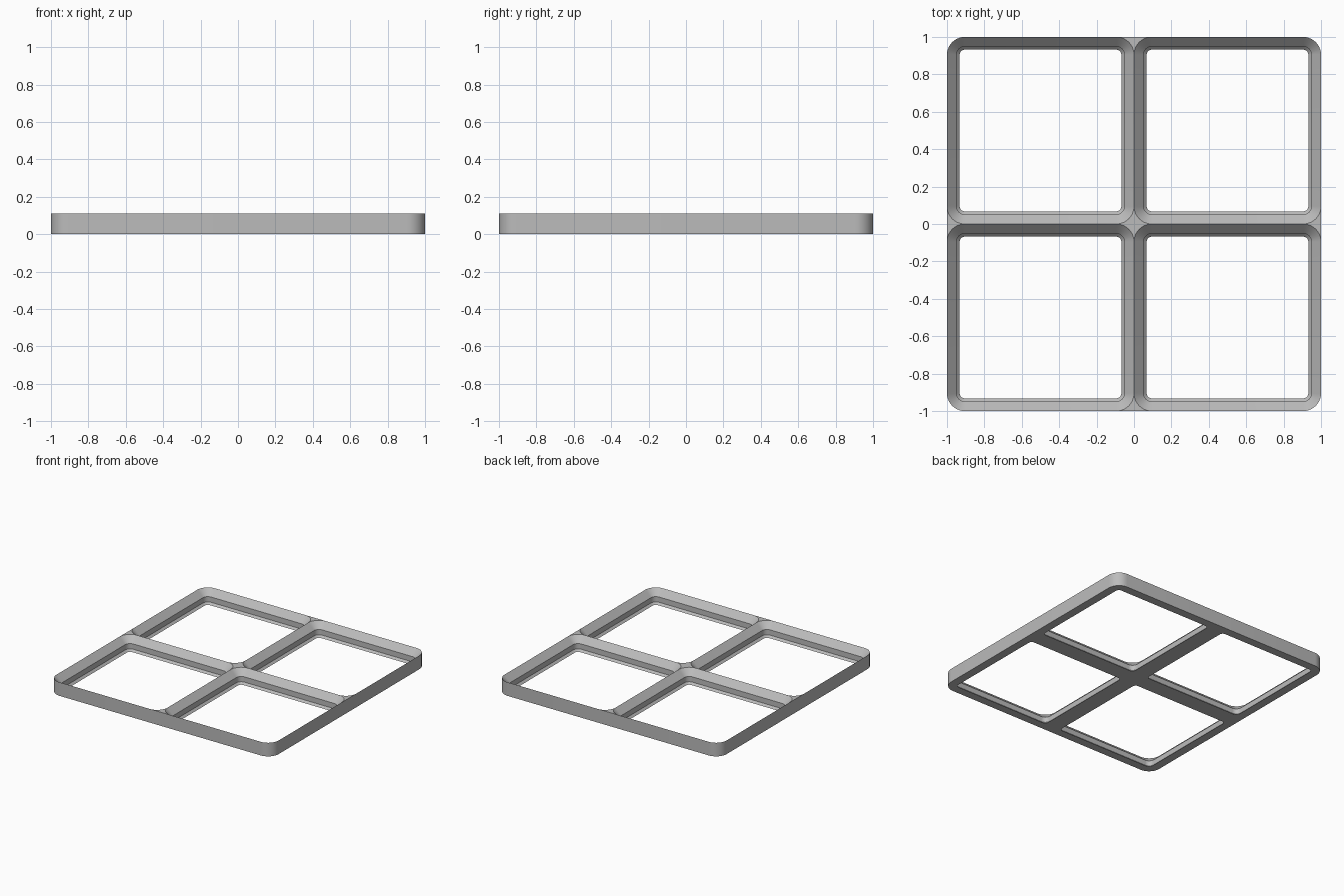
import bpy, bmesh, math

cube = bpy.data.objects.get("Cube")
if cube:
    bpy.data.objects.remove(cube, do_unlink=True)

MM = 1 / 42           # one cell is one unit wide
H = 4.65 * MM         # plate height
R = 4 * MM            # corner radius at the rim
SEG = 10              # segments per rounded corner


def ring(bm, inset, z):
    """Rounded square inside one cell, inset from the cell edge."""
    r, verts = R - inset, []
    for i, (cx, cy) in enumerate([(1 - R, 1 - R), (R, 1 - R), (R, R), (1 - R, R)]):
        for k in range(SEG + 1):
            a = math.pi / 2 * (i + k / SEG)
            verts.append(bm.verts.new((cx + r * math.cos(a), cy + r * math.sin(a), z)))
    return verts


def border(bm, z):
    """Cell border: rounded at the plate corner, square at the other three."""
    verts = ring(bm, 0, z)
    for n, v in enumerate(verts):
        i, k = divmod(n, SEG + 1)
        if i and 0 < k < SEG:
            v.co.x, v.co.y = round(v.co.x), round(v.co.y)
    return verts


bm = bmesh.new()

# One cell: stepped and chamfered socket, then top, outer wall and underside
rings = [ring(bm, 2.85 * MM, 0), ring(bm, 2.15 * MM, 0.7 * MM),
         ring(bm, 2.15 * MM, 2.5 * MM), ring(bm, 0, H),
         border(bm, H), border(bm, 0)]
for a, b in zip(rings, rings[1:] + rings[:1]):
    for n in range(len(a)):
        m = (n + 1) % len(a)
        bm.faces.new((a[n], a[m], b[m], b[n]))
bmesh.ops.remove_doubles(bm, verts=bm.verts, dist=1e-5)

# Open the cell where it joins its neighbours
inner = [f for f in bm.faces
         if any(all(abs(v.co[ax]) < 1e-4 for v in f.verts) for ax in (0, 1))]
bmesh.ops.delete(bm, geom=inner, context='FACES')

# Four cells
for axis in 'XY':
    bmesh.ops.mirror(bm, geom=bm.verts[:] + bm.edges[:] + bm.faces[:],
                     axis=axis, merge_dist=1e-5)
bmesh.ops.remove_doubles(bm, verts=bm.verts, dist=1e-5)
bmesh.ops.recalc_face_normals(bm, faces=bm.faces)

mesh = bpy.data.meshes.new("grid_baseplate")
bm.to_mesh(mesh)
bm.free()
plate = bpy.data.objects.new("grid_baseplate", mesh)
bpy.context.collection.objects.link(plate)

# Plain grey plastic
grey = bpy.data.materials.new("grey_plastic")
grey.use_nodes = True
grey.diffuse_color = (0.5, 0.5, 0.5, 1)
grey.node_tree.nodes["Principled BSDF"].inputs["Base Color"].default_value = (0.5, 0.5, 0.5, 1)
mesh.materials.append(grey)

bpy.ops.object.select_all(action='DESELECT')
plate.select_set(True)
bpy.context.view_layer.objects.active = plate
bpy.ops.object.shade_smooth_by_angle(angle=math.radians(30))
